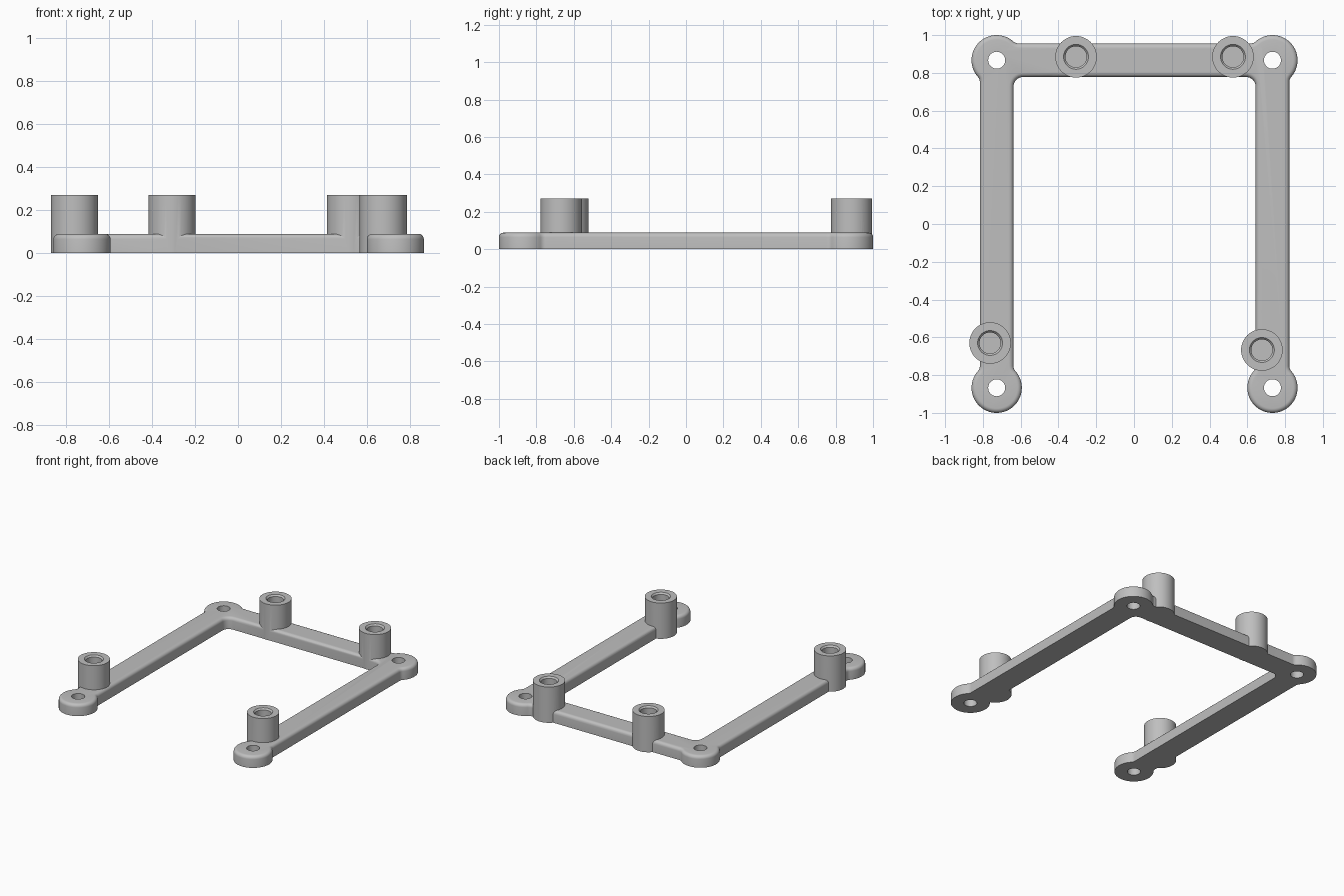
import bpy, bmesh, math
from math import pi, cos, sin

if "Cube" in bpy.data.objects:
    bpy.data.objects.remove(bpy.data.objects["Cube"])

X, Y = 0.73, 0.867        # lug centres
R, W = 0.133, 0.089       # lug radius, half width of the bars
F, G = 0.04, 0.05         # fillets: lug to bar, inner corner
H, E = 0.088, 0.024       # plate height, rounded top edge
SHIFT = 0.003

grey = bpy.data.materials.new("light_grey")
grey.diffuse_color = (0.52, 0.52, 0.52, 1)
grey.use_nodes = True
grey.node_tree.nodes["Principled BSDF"].inputs["Base Color"].default_value = grey.diffuse_color


def arc(cx, cy, r, a0, a1, n):
    return [(cx + r * cos(a0 + (a1 - a0) * i / n),
             cy + r * sin(a0 + (a1 - a0) * i / n)) for i in range(n + 1)]


def outline(e):
    """U-shaped frame with round lugs, inset by e."""
    r, f, g = R - e, F + e, G + e
    d = W + F
    h = math.sqrt((R + F) ** 2 - d * d)
    a = math.atan2(h, d)
    half = arc(X - W - G, Y - W - G, g, pi / 2, 0, 8)          # inner corner
    half += arc(X - d, -Y + h, f, 0, -a, 6)                    # front lug
    half += arc(X, -Y, r, pi - a, 2 * pi + a, 48)[1:]
    half += arc(X + d, -Y + h, f, pi + a, pi, 6)[1:]
    half += arc(X + d, Y - h, f, pi, pi - a, 6)                # back lug
    half += arc(X, Y, r, -a, pi / 2 + a, 40)[1:]
    half += arc(X - h, Y + d, f, a - pi / 2, -pi / 2, 6)[1:]
    return half + [(-x, y) for x, y in reversed(half)]


def loft(name, rings):
    """Closed solid through rings of 3D points."""
    bm = bmesh.new()
    vs = [[bm.verts.new(p) for p in ring] for ring in rings]
    n = len(vs[0])
    for lo, hi in zip(vs, vs[1:]):
        for i in range(n):
            j = (i + 1) % n
            bm.faces.new((lo[i], lo[j], hi[j], hi[i]))
    bm.faces.new(vs[0][::-1])
    bm.faces.new(vs[-1])
    bmesh.ops.recalc_face_normals(bm, faces=bm.faces)
    me = bpy.data.meshes.new(name)
    bm.to_mesh(me)
    bm.free()
    me.materials.append(grey)
    ob = bpy.data.objects.new(name, me)
    bpy.context.collection.objects.link(ob)
    return ob


def turned(name, x, y, profile, n=48):
    """Round solid from (radius, height) pairs."""
    return loft(name, [[(x + r * cos(2 * pi * i / n), y + r * sin(2 * pi * i / n), z)
                        for i in range(n)] for r, z in profile])


def boolean(ob, tool, op):
    m = ob.modifiers.new(tool.name, 'BOOLEAN')
    m.operation, m.solver, m.object = op, 'EXACT', tool
    bpy.context.view_layer.objects.active = ob
    bpy.ops.object.modifier_apply(modifier=m.name)
    bpy.data.objects.remove(tool)


# frame plate with rounded top rim
steps = [(0, 0)] + [(E * (1 - cos(t * pi / 10)), H - E + E * sin(t * pi / 10)) for t in range(6)]
frame = loft("mounting_frame", [[(x + SHIFT, y, z) for x, y in outline(e)] for e, z in steps])

# standoffs, each with a chamfered blind hole
for x, y in ((-0.307, 0.885), (0.524, 0.885), (-0.762, -0.63), (0.677, -0.667)):
    boolean(frame, turned("standoff", x, y, [(0.11, 0), (0.11, 0.27)]), 'UNION')
    boolean(frame, turned("blind_hole", x, y,
                          [(0.056, 0.092), (0.056, 0.258), (0.066, 0.27), (0.066, 0.3)]), 'DIFFERENCE')

# screw holes through the lugs
for sx in (-1, 1):
    for sy in (-1, 1):
        boolean(frame, turned("screw_hole", sx * X + SHIFT, sy * Y, [(0.045, -0.1), (0.045, 0.2)], 32), 'DIFFERENCE')

# smooth curved walls, keep crisp edges
frame.select_set(True)
bpy.context.view_layer.objects.active = frame
bpy.ops.object.shade_smooth_by_angle(angle=math.radians(30))
